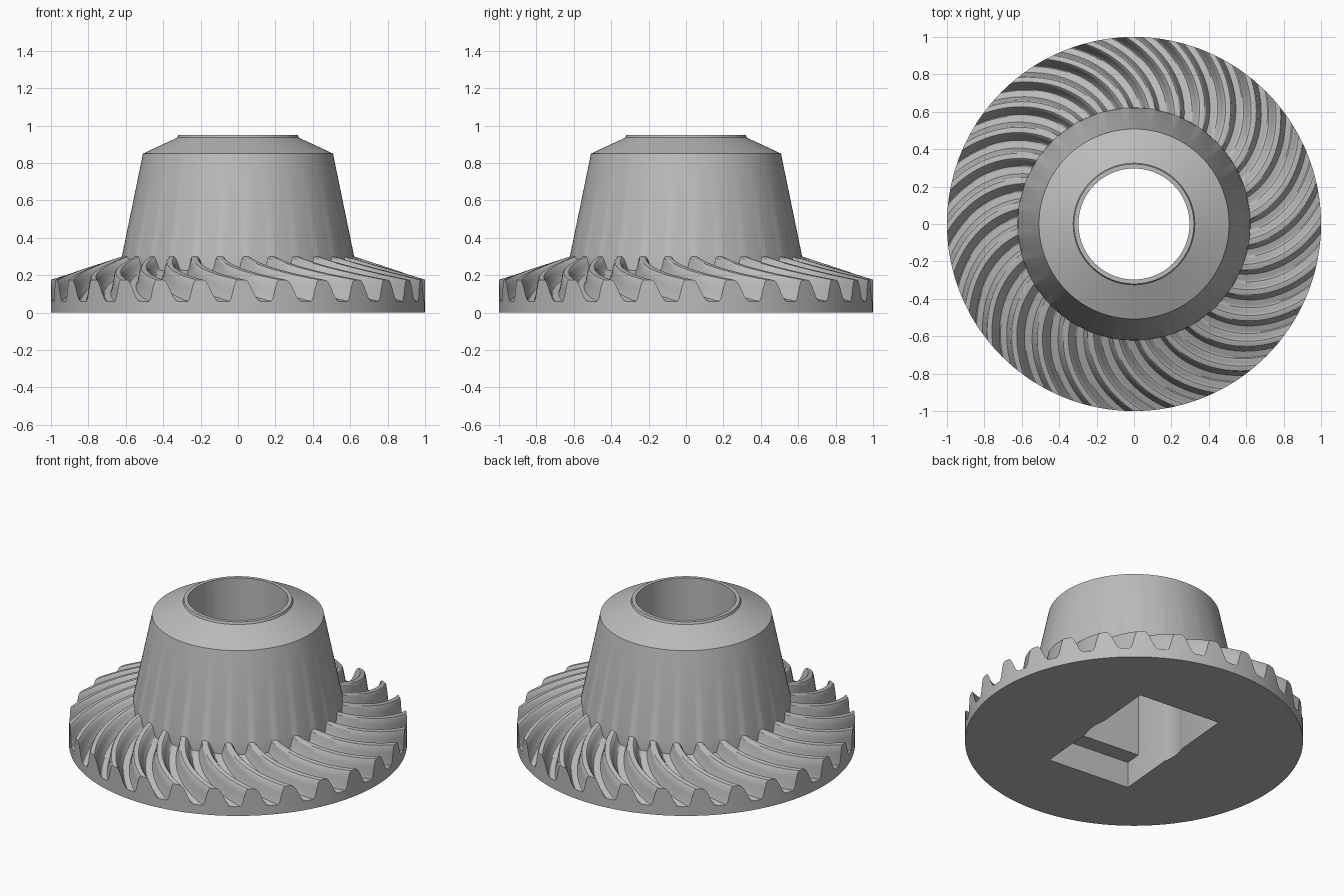
import bpy, bmesh, math
from mathutils import Matrix

TEETH, STEPS = 28, 20
COUNT = TEETH * STEPS
PITCH = 2 * math.pi / TEETH
R_IN, R_OUT = 0.622, 1.0
BORE = 0.297
SLOT_TURN = math.radians(-5)

if "Cube" in bpy.data.objects:
    bpy.data.objects.remove(bpy.data.objects["Cube"])

steel = bpy.data.materials.new("plain_grey_steel")
steel.use_nodes = True
steel.diffuse_color = (0.5, 0.5, 0.5, 1)
steel.node_tree.nodes["Principled BSDF"].inputs["Base Color"].default_value = (0.5, 0.5, 0.5, 1)


def ease(t):
    return 0.5 - 0.5 * math.cos(math.pi * t)


def tooth_height(u):
    """Leaning tooth: flat gap, steep flank, narrow crest, gentle flank."""
    if u < 0.25:
        return 0.0
    if u < 0.43:
        return ease((u - 0.25) / 0.18)
    if u < 0.62:
        return 1.0
    return ease((1 - u) / 0.38)


def twist(r):
    """Spiral that is nearly radial at the hub and sweeps at the rim."""
    d = R_OUT - r
    return 0.122 - 1.5 * d + 1.18 * d * d


def ring(bm, r, z_of_u, turn):
    verts = []
    for i in range(COUNT):
        a = i * PITCH / STEPS + turn
        z = z_of_u((i % STEPS) / STEPS)
        verts.append(bm.verts.new((r * math.cos(a), r * math.sin(a), z)))
    return verts


def toothed(r):
    t = (r - R_IN) / (R_OUT - R_IN)
    crest = 0.30 + (0.175 - 0.30) * t
    root = 0.225 + (0.06 - 0.225) * t
    return lambda u: root + (crest - root) * tooth_height(u)


# Gear body: flat base, toothed crown and conical hub as one skin of rings
bm = bmesh.new()
rings = [ring(bm, R_OUT, lambda u: 0.0, twist(R_OUT))]
BANDS = 14
for k in range(BANDS + 1):
    r = R_OUT + (R_IN - R_OUT) * k / BANDS
    rings.append(ring(bm, r, toothed(r), twist(r)))
for r, z in [(0.62, 0.305), (0.508, 0.85), (0.325, 0.935), (0.32, 0.95)]:
    rings.append(ring(bm, r, lambda u, z=z: z, twist(R_IN)))
for low, high in zip(rings, rings[1:]):
    for i in range(COUNT):
        j = (i + 1) % COUNT
        bm.faces.new((low[i], low[j], high[j], high[i]))
bm.faces.new(list(reversed(rings[0])))
bm.faces.new(rings[-1])
bmesh.ops.recalc_face_normals(bm, faces=bm.faces)
mesh = bpy.data.meshes.new("spiral_bevel_gear")
bm.to_mesh(mesh)
bm.free()
gear = bpy.data.objects.new("spiral_bevel_gear", mesh)
bpy.context.collection.objects.link(gear)
mesh.materials.append(steel)


def cut(name, build):
    """Subtract a helper shape from the gear."""
    cb = bmesh.new()
    build(cb)
    cm = bpy.data.meshes.new(name)
    cb.to_mesh(cm)
    cb.free()
    cm.materials.append(steel)
    cutter = bpy.data.objects.new(name, cm)
    cutter.hide_render = True
    bpy.context.collection.objects.link(cutter)
    mod = gear.modifiers.new(name, 'BOOLEAN')
    mod.operation, mod.solver, mod.object = 'DIFFERENCE', 'EXACT', cutter
    bpy.context.view_layer.objects.active = gear
    bpy.ops.object.modifier_apply(modifier=name)
    bpy.data.objects.remove(cutter)


def box(width, length, top):
    m = (Matrix.Rotation(SLOT_TURN, 4, 'Z')
         @ Matrix.Translation((0, 0, top / 2 - 0.1))
         @ Matrix.Diagonal((width, length, top + 0.2, 1)))
    return lambda cb: bmesh.ops.create_cube(cb, size=1, matrix=m)


# Stepped rectangular socket from below, then the round through bore
cut("socket_mouth", box(0.566, 0.936, 0.17))
cut("socket_pocket", box(0.566, 0.72, 0.6))
cut("round_bore", lambda cb: bmesh.ops.create_cone(
    cb, cap_ends=True, segments=96, radius1=BORE, radius2=BORE, depth=3))

# Smooth flanks and cones, crisp rims
bpy.ops.object.select_all(action='DESELECT')
gear.select_set(True)
bpy.context.view_layer.objects.active = gear
bpy.ops.object.shade_smooth_by_angle(angle=math.radians(32))
